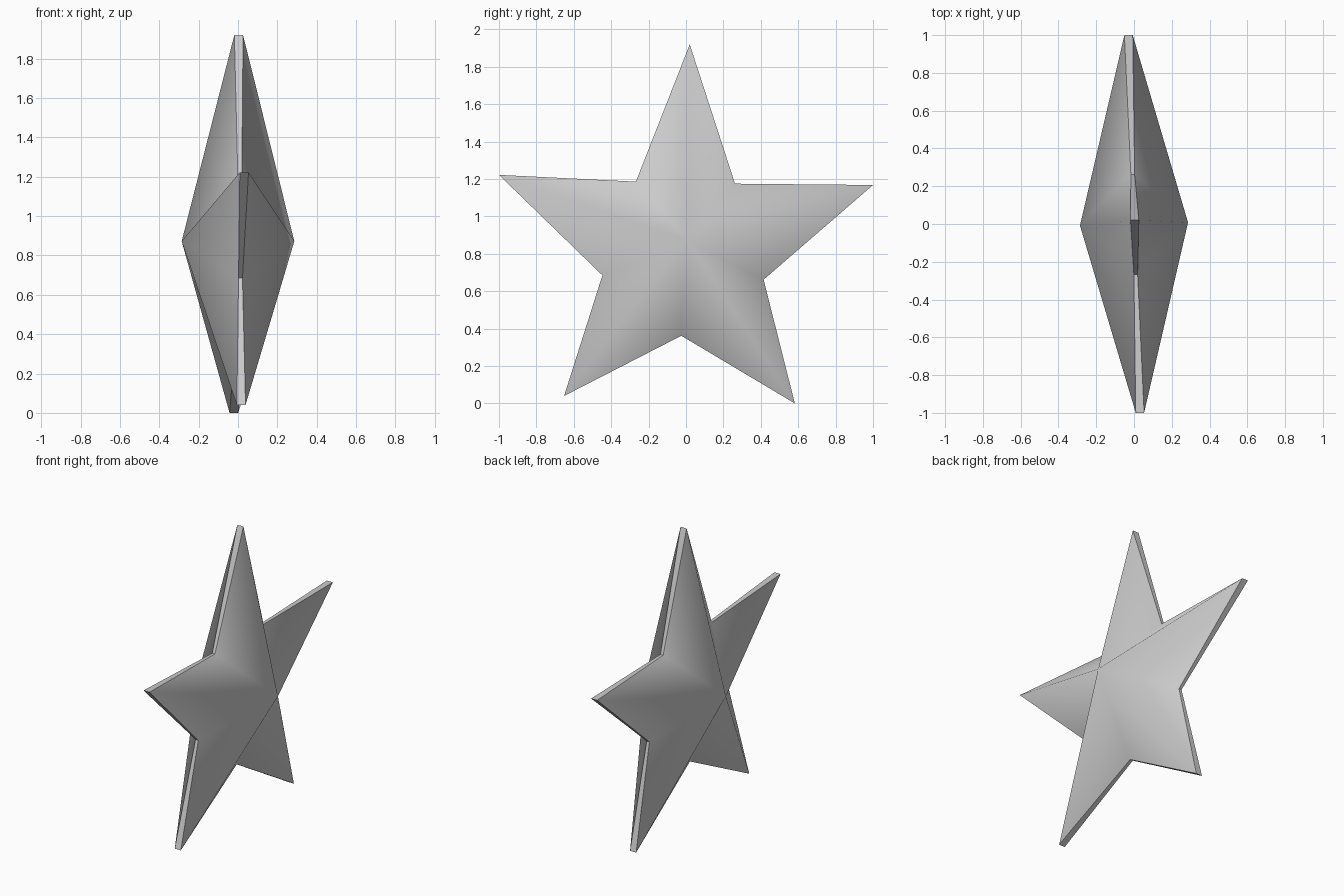
import bpy, bmesh

if "Cube" in bpy.data.objects:
    bpy.data.objects.remove(bpy.data.objects["Cube"])

# Star outline in (y, z): tip, notch, tip, notch ...
OUTLINE = [(0.02, 1.92), (0.262, 1.175), (1.0, 1.168), (0.415, 0.662), (0.582, 0.0),
           (-0.025, 0.362), (-0.652, 0.04), (-0.447, 0.685), (-1.0, 1.222), (-0.268, 1.186)]
CENTRE_Z, APEX = 0.872, 0.286
TIP_HALF, NOTCH_HALF = 0.022, 0.01


def plane_x(y, z):
    """Slightly tilted middle plane of the star."""
    return -0.03 * y + 0.004 * (z - CENTRE_Z)


bm = bmesh.new()

# Two rims: thicker at the tips, thinner at the notches
rims = {}
for side in (-1, 1):
    rims[side] = []
    for i, (y, z) in enumerate(OUTLINE):
        half = NOTCH_HALF if i % 2 else TIP_HALF
        rims[side].append(bm.verts.new((plane_x(y, z) + side * half, y, z)))

# Domed faces fanning from each centre peak to its rim
n = len(OUTLINE)
for side, rim in rims.items():
    peak = bm.verts.new((side * APEX, side * 0.008, CENTRE_Z))
    for i in range(n):
        bm.faces.new((peak, rim[i], rim[(i + 1) % n])).smooth = True

# Flat edge band joining the rims
for i in range(n):
    j = (i + 1) % n
    band = bm.faces.new((rims[-1][i], rims[-1][j], rims[1][j], rims[1][i]))
    for edge in band.edges:
        edge.smooth = False

bmesh.ops.recalc_face_normals(bm, faces=bm.faces[:])
mesh = bpy.data.meshes.new("star")
bm.to_mesh(mesh)
bm.free()
bpy.context.collection.objects.link(bpy.data.objects.new("star", mesh))
